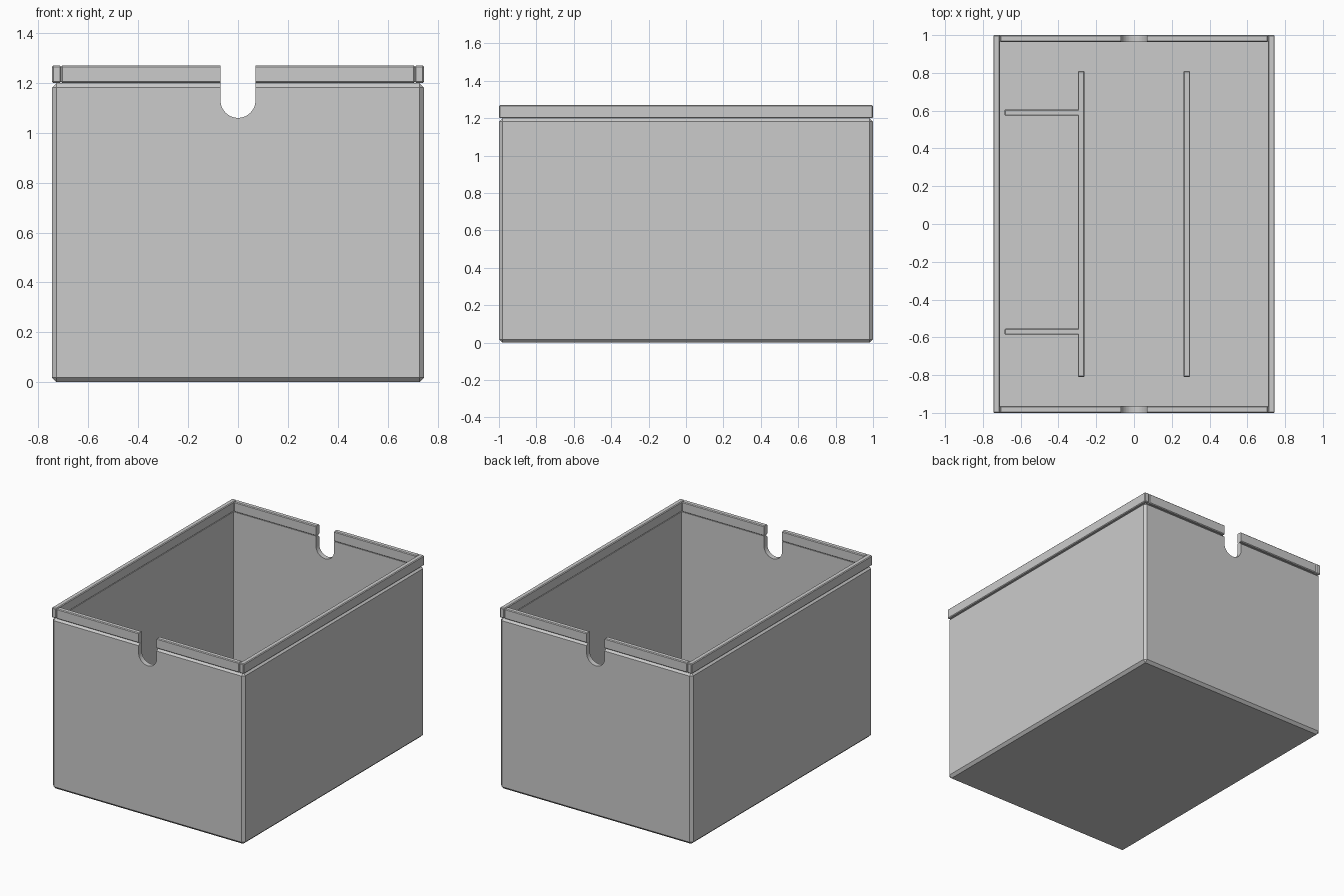
import bpy, bmesh, math
from mathutils import Matrix, Vector

if "Cube" in bpy.data.objects:
    bpy.data.objects.remove(bpy.data.objects["Cube"])

W, D, BODY, TOP, T = 0.745, 1.0, 1.2, 1.27, 0.036   # half width, half depth, heights, wall

grey = bpy.data.materials.new("plain grey")
grey.diffuse_color = (0.6, 0.6, 0.6, 1)
grey.use_nodes = True
grey.node_tree.nodes["Principled BSDF"].inputs["Base Color"].default_value = grey.diffuse_color


def box(name, lo, hi, bevel=0.0):
    """Box between two corners with chamfered edges."""
    lo, hi = Vector(lo), Vector(hi)
    bm = bmesh.new()
    bmesh.ops.create_cube(bm, size=1)
    bmesh.ops.scale(bm, vec=hi - lo, verts=bm.verts)
    bmesh.ops.translate(bm, vec=(lo + hi) / 2, verts=bm.verts)
    if bevel:
        bmesh.ops.bevel(bm, geom=bm.edges[:], offset=bevel, segments=1,
                        affect='EDGES', profile=0.5)
    return finish(name, bm)


def finish(name, bm):
    bmesh.ops.recalc_face_normals(bm, faces=bm.faces)
    mesh = bpy.data.meshes.new(name)
    bm.to_mesh(mesh)
    bm.free()
    mesh.materials.append(grey)
    ob = bpy.data.objects.new(name, mesh)
    bpy.context.collection.objects.link(ob)
    return ob


def cut(ob, cutter):
    mod = ob.modifiers.new("cut", 'BOOLEAN')
    mod.operation = 'DIFFERENCE'
    mod.solver = 'EXACT'
    mod.object = cutter
    cutter.hide_render = True
    bpy.context.view_layer.objects.active = ob
    bpy.ops.object.modifier_apply(modifier=mod.name)


# Slot cutter: round-bottomed profile run through both end walls
R, ZC, N = 0.07, 1.13, 24
profile = [(R, 1.5)] + [(R * math.cos(a), ZC - R * math.sin(a))
                        for a in (math.pi * i / N for i in range(N + 1))] + [(-R, 1.5)]
bm = bmesh.new()
face = bm.faces.new([bm.verts.new((x, -1.2, z)) for x, z in profile])
ext = bmesh.ops.extrude_face_region(bm, geom=[face])
bmesh.ops.translate(bm, vec=(0, 2.4, 0),
                    verts=[v for v in ext['geom'] if isinstance(v, bmesh.types.BMVert)])
slot = finish("slot_cutter", bm)

# Hollow body with chamfered outer edges
body = box("box_body", (-W, -D, 0), (W, D, BODY), 0.018)
hollow = box("hollow_cutter", (-W + T, -D + T, T), (W - T, D - T, 1.5))
cut(body, hollow)
cut(body, slot)

# Rim bars: long sides run full length, end bars fit between them
for s, side in ((-1, "left"), (1, "right")):
    xs = sorted((s * W, s * (W - T)))
    box(f"rim_{side}", (xs[0], -D, BODY), (xs[1], D, TOP), 0.005)
for s, side in ((-1, "front"), (1, "back")):
    ys = sorted((s * D, s * (D - T)))
    bar = box(f"rim_{side}", (-W + T, ys[0], BODY), (W - T, ys[1], TOP), 0.005)
    cut(bar, slot)

# Low ribs on the floor
RZ = T + 0.05
for s, side in ((-1, "left"), (1, "right")):
    box(f"floor_rib_{side}", (s * 0.28 - 0.017, -0.81, T - 0.01),
        (s * 0.28 + 0.017, 0.81, RZ), 0.004)
for s, side in ((-1, "front"), (1, "back")):
    yc = 0.01 + s * 0.58
    box(f"cross_rib_{side}", (-0.685, yc - 0.016, T - 0.01), (-0.29, yc + 0.016, RZ), 0.004)

# Remove the helpers
for ob in (slot, hollow):
    bpy.data.objects.remove(ob)
